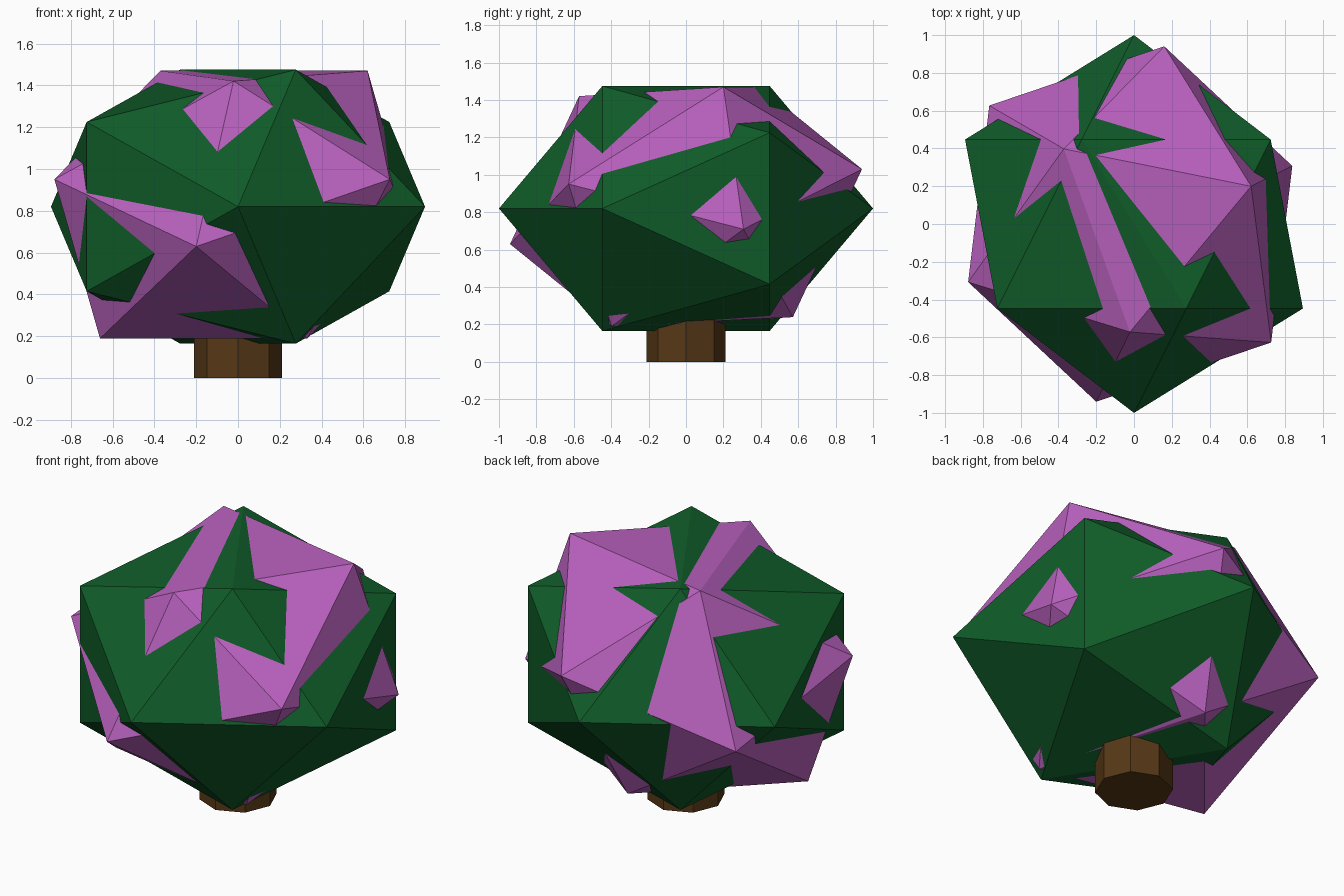
import bpy
from math import radians
from mathutils import Matrix, Vector

if "Cube" in bpy.data.objects:
    bpy.data.objects.remove(bpy.data.objects["Cube"], do_unlink=True)


def material(name, rgb):
    mat = bpy.data.materials.new(name)
    mat.use_nodes = True
    mat.diffuse_color = (*rgb, 1)
    bsdf = mat.node_tree.nodes["Principled BSDF"]
    bsdf.inputs["Base Color"].default_value = (*rgb, 1)
    return mat


def finish(name, mat, matrix):
    """Name the new primitive, bake its transform and colour it."""
    obj = bpy.context.object
    obj.name = obj.data.name = name
    obj.data.transform(matrix)
    obj.data.materials.append(mat)
    return obj


def foliage(name, mat, matrix):
    bpy.ops.mesh.primitive_ico_sphere_add(subdivisions=1, radius=1)
    return finish(name, mat, matrix)


green = material("leaf green", (0.005, 0.107, 0.022))
purple = material("blossom purple", (0.485, 0.119, 0.515))
brown = material("bark brown", (0.095, 0.04, 0.008))

# Leaves: flattened icosahedron with its poles to the front and back
foliage("leaf_crown", green,
        Matrix.Translation((0, 0, 0.82))
        @ Matrix.Diagonal((1, 1, 0.77, 1))
        @ Matrix.Rotation(radians(90), 4, "X"))

# Blossom: tilted, stretched icosahedron poking through the leaves
axes = Matrix((Vector((-0.119, 0.952, -0.096)),
               Vector((-0.711, 0.053, 0.447)),
               Vector((0.64, 0.20, 0.64)))).transposed()
foliage("blossom_crown", purple,
        Matrix.Translation((-0.02, 0, 0.83)) @ axes.to_4x4())

# Trunk: short octagonal post
bpy.ops.mesh.primitive_cylinder_add(vertices=8, radius=0.21, depth=0.5)
finish("trunk", brown, Matrix.Translation((0, 0, 0.25)))
